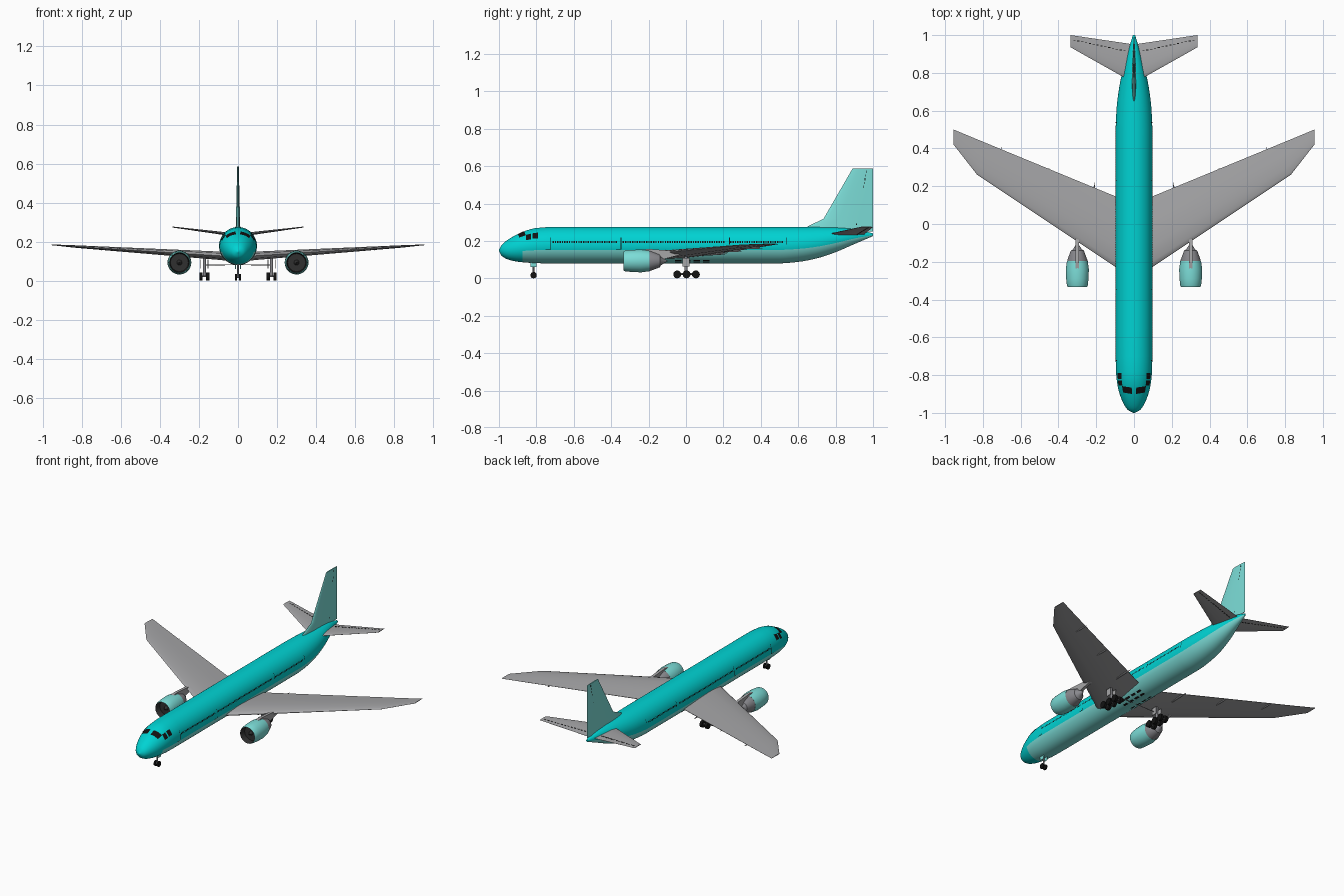
import bpy, bmesh, math
from mathutils import Vector, Matrix

old = bpy.data.objects.get("Cube")
if old:
    bpy.data.objects.remove(old, do_unlink=True)


def material(name, r, g, b):
    m = bpy.data.materials.new(name)
    m.use_nodes = True
    m.diffuse_color = (r, g, b, 1)
    bsdf = m.node_tree.nodes["Principled BSDF"]
    bsdf.inputs["Base Color"].default_value = (r, g, b, 1)
    bsdf.inputs["Roughness"].default_value = 0.6
    return m


CYAN = material("cyan", 0.0, 0.65, 0.65)
PALE = material("pale cyan", 0.2, 0.72, 0.68)
GREY = material("wing grey", 0.38, 0.38, 0.39)
STEEL = material("steel grey", 0.25, 0.25, 0.27)
DARK = material("dark grey", 0.03, 0.03, 0.03)
BLACK = material("black", 0.006, 0.006, 0.006)


def finish(name, bm, mats, mirror=False, rule=None, smooth=True):
    """Turn a bmesh into an object, colour it by rule and mirror it over x."""
    bmesh.ops.remove_doubles(bm, verts=bm.verts, dist=1e-5)
    bmesh.ops.recalc_face_normals(bm, faces=bm.faces)
    if rule:
        for f in bm.faces:
            f.material_index = rule(f.calc_center_median())
    me = bpy.data.meshes.new(name)
    bm.to_mesh(me)
    bm.free()
    ob = bpy.data.objects.new(name, me)
    bpy.context.collection.objects.link(ob)
    for m in mats:
        me.materials.append(m)
    if smooth:
        bpy.ops.object.select_all(action='DESELECT')
        ob.select_set(True)
        bpy.context.view_layer.objects.active = ob
        bpy.ops.object.shade_smooth_by_angle(angle=math.radians(35))
    if mirror:
        ob.modifiers.new("Mirror", 'MIRROR').use_mirror_merge = False
    return ob


def loft(bm, rings, caps=True):
    rows = [[bm.verts.new(p) for p in ring] for ring in rings]
    for a, b in zip(rows, rows[1:]):
        for i in range(len(a)):
            j = (i + 1) % len(a)
            bm.faces.new((a[i], a[j], b[j], b[i]))
    if caps:
        bm.faces.new(rows[0])
        bm.faces.new(rows[-1])


def box(bm, centre, size):
    bmesh.ops.create_cube(bm, size=1, matrix=Matrix.Translation(centre) @ Matrix.Diagonal((*size, 1)))


def rod(bm, a, b, r, sides=12):
    a, b = Vector(a), Vector(b)
    turn = (b - a).to_track_quat('Z', 'Y').to_matrix().to_4x4()
    bmesh.ops.create_cone(bm, cap_ends=True, segments=sides, radius1=r, radius2=r,
                          depth=(b - a).length, matrix=Matrix.Translation((a + b) / 2) @ turn)


def lathe(bm, profile, x, z, sides=28):
    """Spin (y, radius) pairs around a lengthwise axis."""
    ring = [math.tau * i / sides for i in range(sides)]
    loft(bm, [[(x + r * math.sin(a), y, z + r * math.cos(a)) for a in ring] for y, r in profile])


# Fuselage sections: y, half width, bottom, top
SECTIONS = [(-1, .003, .145, .153), (-.985, .032, .12, .179), (-.95, .056, .1, .208),
            (-.9, .076, .089, .236), (-.85, .088, .084, .257), (-.8, .094, .081, .269),
            (-.7, .097, .08, .275), (.5, .097, .08, .275), (.6, .093, .088, .275),
            (.7, .082, .107, .274), (.8, .063, .14, .272), (.9, .036, .183, .264),
            (1, .006, .226, .24)]


def section(y):
    """Monotone cubic interpolation of the fuselage sections."""
    n = len(SECTIONS)
    i = max(k for k in range(n - 1) if SECTIONS[k][0] <= y + 1e-9)

    def slope(k, c):
        return (SECTIONS[k + 1][c] - SECTIONS[k][c]) / (SECTIONS[k + 1][0] - SECTIONS[k][0])

    def tangent(k, c):
        if k in (0, n - 1):
            return slope(min(k, n - 2), c)
        a, b = slope(k - 1, c), slope(k, c)
        return 2 * a * b / (a + b) if a * b > 0 else 0
    h = SECTIONS[i + 1][0] - SECTIONS[i][0]
    t = (y - SECTIONS[i][0]) / h
    s = t * t * (3 - 2 * t)
    return [SECTIONS[i][c] * (1 - s) + SECTIONS[i + 1][c] * s
            + h * t * (1 - t) * ((1 - t) * tangent(i, c) - t * tangent(i + 1, c)) for c in (1, 2, 3)]


def skin(y, angle, lift=0.0):
    """Point on the fuselage, angle in degrees from the top toward +x."""
    w, lo, hi = section(y)
    a = math.radians(angle)
    return ((w + lift) * math.sin(a), y, (lo + hi) / 2 + ((hi - lo) / 2 + lift) * math.cos(a))


def patch(bm, y0, y1, a0, a1, skew=0.0, n=4):
    """Thin plate lying on the fuselage skin."""
    grid = [[bm.verts.new(skin(y0 + (y1 - y0) * i / n + skew * j / n, a0 + (a1 - a0) * j / n, .0015))
             for j in range(n + 1)] for i in range(n + 1)]
    for i in range(n):
        for j in range(n):
            bm.faces.new((grid[i][j], grid[i + 1][j], grid[i + 1][j + 1], grid[i][j + 1]))


bm = bmesh.new()
stations = [-1 + .3 * (i / 20) ** 2 for i in range(21)]
stations += [-.7 + 1.2 * i / 8 for i in range(1, 9)] + [.5 + .5 * i / 16 for i in range(1, 17)]
loft(bm, [[skin(y, 7.5 * i) for i in range(48)] for y in stations])


def belly(c):
    w, lo, hi = section(min(c.y, .999))
    return int(c.y > -.88 and c.z < lo + (hi - lo) * .37)


finish("fuselage", bm, [CYAN, PALE], rule=belly)

# Cockpit panes, cabin windows, door outlines and belly slots
bm = bmesh.new()
patch(bm, -.9, -.866, 8, 46, .008)
patch(bm, -.855, -.829, 44, 67)
patch(bm, -.82, -.79, 44, 66)
finish("cockpit_windows", bm, [BLACK], True)
DOORS = (-.73, -.355, .225, .53)
bm = bmesh.new()
for i in range(100):
    y = -.71 + .0125 * i
    if all(abs(y - d) > .012 for d in DOORS):
        patch(bm, y - .0035, y + .0035, 77, 83, n=1)
finish("cabin_windows", bm, [BLACK], True)
bm = bmesh.new()
for d in DOORS:
    tall = d < -.3
    patch(bm, d + .006, d + .009, 66, 104 if tall else 88)
    if tall:
        patch(bm, d - .02, d + .009, 102, 104)
finish("door_outlines", bm, [BLACK], True)
bm = bmesh.new()
for y in (-.06, -.01, .04, .09):
    for a in (143, 160):
        patch(bm, y, y + .035, a, a + 8)
finish("belly_slots", bm, [BLACK], True)

# Wings, tailplane and fin share one lofted aerofoil
FOIL = [(0, 0), (.02, .3), (.08, .62), (.3, 1), (.65, .7), (1, .06)]


def aerofoil(name, spans, up, mat, mirror):
    """spans: leading edge point, trailing edge y, thickness."""
    bm = bmesh.new()
    rings = []
    outline = [(c, t) for c, t in FOIL] + [(c, -t) for c, t in reversed(FOIL[1:])]
    for lead, trail, thick in spans:
        rings.append([Vector(lead) + Vector((0, (trail - lead[1]) * c, 0)) + up * (t * thick / 2)
                      for c, t in outline])
    loft(bm, rings)
    finish(name, bm, [mat], mirror)


UP, SIDE = Vector((0, 0, 1)), Vector((1, 0, 0))
aerofoil("wings", [((.03, -.275, .123), .116, .046), ((.095, -.23, .128), .145, .043),
                   ((.83, .26, .175), .448, .013), ((.955, .42, .184), .5, .004)], UP, GREY, True)
aerofoil("tailplane", [((.01, .752, .234), .952, .018), ((.335, .935, .275), 1, .005)], UP, GREY, True)
aerofoil("fin", [((0, .645, .25), 1, .024), ((0, .65, .278), 1, .023), ((0, .735, .318), 1, .021),
                 ((0, .89, .586), 1, .008)], SIDE, PALE, False)


def dashes(name, a, b, count, size_a, size_b, mirror):
    bm = bmesh.new()
    for i in range(count):
        t = (i + .5) / count
        box(bm, Vector(a).lerp(Vector(b), t), Vector(size_a).lerp(Vector(size_b), t))
    finish(name, bm, [BLACK], mirror, smooth=False)


dashes("rudder_hinge", (0, .91, .28), (0, .966, .58), 15, (.0125, .004, .012), (.006, .004, .012), False)
dashes("elevator_hinge", (.04, .915, .238), (.325, .975, .274), 14, (.012, .004, .0115),
       (.012, .004, .005), True)

# Flap track fairings
bm = bmesh.new()
for x, tail, length, r in ((.21, .222, .24, .009), (.45, .3, .12, .006), (.7, .408, .1, .005)):
    lathe(bm, [(tail - length * f, r * s) for f, s in ((0, .02), (.2, .7), (.5, 1), (.85, .6), (1, .02))],
          x, .118 + x * .061, 10)
finish("flap_fairings", bm, [GREY], True)

# Engines
EX, EZ = .3, .093
bm = bmesh.new()
lathe(bm, [(-.29, .045), (-.325, .048), (-.334, .051), (-.326, .055), (-.29, .059), (-.24, .061),
           (-.195, .055), (-.2, .05)], EX, EZ, 32)
finish("engine_cowls", bm, [PALE, DARK], True,
       lambda c: int(c.y < -.28 and math.hypot(c.x - EX, c.z - EZ) < .0505))
bm = bmesh.new()
lathe(bm, [(-.296, .047), (-.295, .014), (-.32, .001)], EX, EZ)
finish("engine_fans", bm, [DARK], True)
bm = bmesh.new()
lathe(bm, [(-.21, .052), (-.19, .053), (-.14, .034), (-.135, .024), (-.1, .002)], EX, EZ)
finish("engine_cores", bm, [STEEL], True)
bm = bmesh.new()
side_shape = [(-.26, .15), (-.2, .157), (-.08, .148), (.0, .135), (-.06, .118), (-.13, .1), (-.2, .1)]
loft(bm, [[(EX + s * .009, y, z) for y, z in side_shape] for s in (-1, 1)])
finish("engine_pylons", bm, [GREY], True, smooth=False)

# Main landing gear: three-axle bogies
bm = bmesh.new()
rod(bm, (.172, 0, .025), (.172, 0, .13), .008)
rod(bm, (.172, -.05, .024), (.172, .055, .024), .005)
rod(bm, (.172, 0, .08), (0, 0, .082), .002, 8)
for y in (-.047, .003, .053):
    rod(bm, (.152, y, .022), (.192, y, .022), .004)
finish("main_gear_legs", bm, [STEEL], True)
bm = bmesh.new()
for x in (.153, .191):
    box(bm, (x, 0, .085), (.004, .036, .045))
finish("main_gear_doors", bm, [GREY], True, smooth=False)
bm = bmesh.new()
for y in (-.047, .003, .053):
    for x in (.155, .19):
        rod(bm, (x - .008, y, .021), (x + .008, y, .021), .021, 20)
finish("main_wheels", bm, [BLACK], True)

# Nose landing gear
bm = bmesh.new()
rod(bm, (0, -.815, .018), (0, -.815, .1), .005)
rod(bm, (-.014, -.815, .018), (.014, -.815, .018), .004)
finish("nose_gear_leg", bm, [STEEL])
bm = bmesh.new()
rod(bm, (.006, -.815, .017), (.015, -.815, .017), .017, 20)
finish("nose_wheels", bm, [BLACK], True)
bm = bmesh.new()
box(bm, (.013, -.815, .074), (.003, .034, .028))
finish("nose_gear_doors", bm, [PALE], True, smooth=False)
